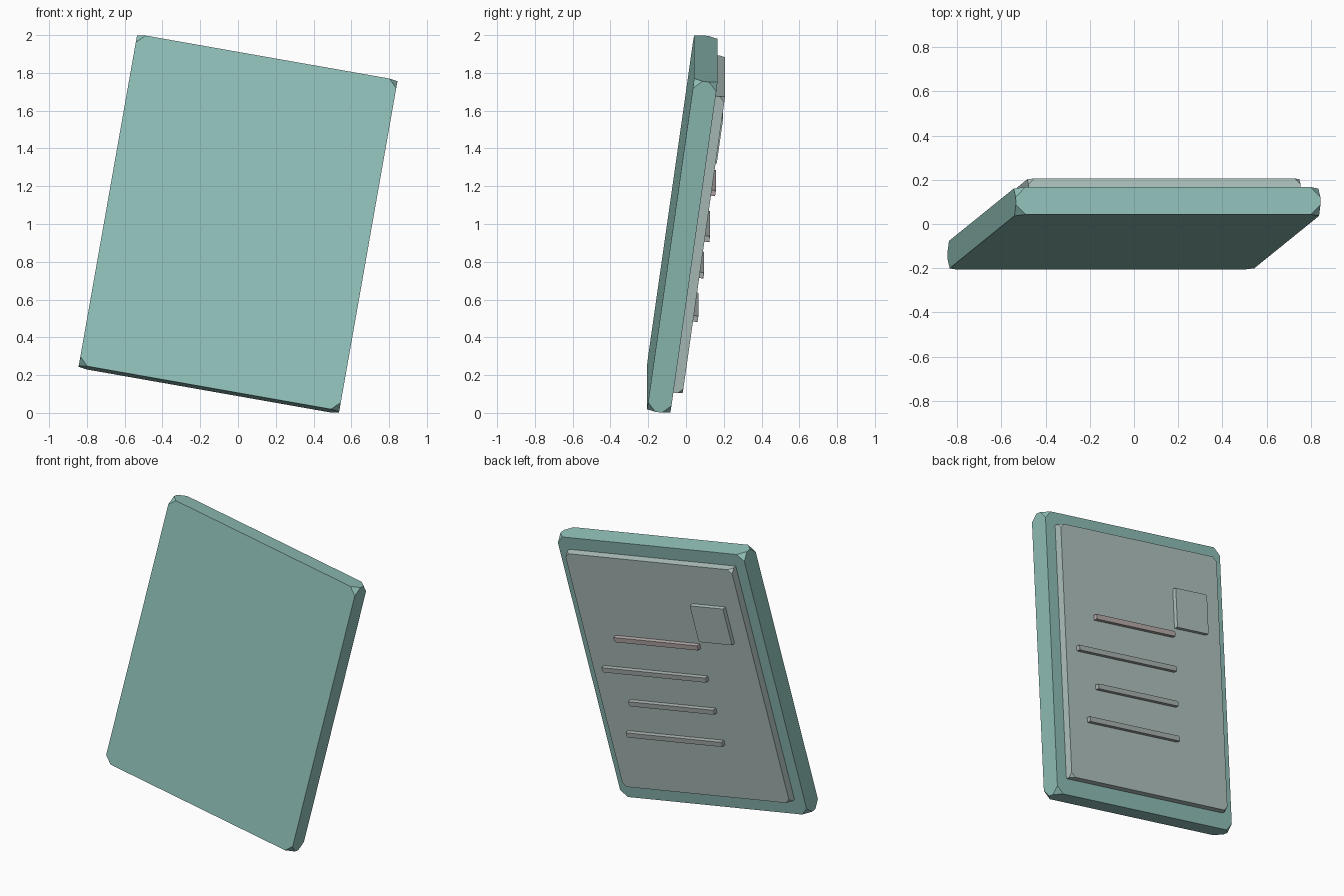
import bpy, bmesh, math
from mathutils import Euler, Matrix, Vector

if "Cube" in bpy.data.objects:
    bpy.data.objects.remove(bpy.data.objects["Cube"], do_unlink=True)


def material(name, color):
    mat = bpy.data.materials.new(name)
    mat.use_nodes = True
    rgba = (*color, 1)
    mat.diffuse_color = rgba
    mat.node_tree.nodes["Principled BSDF"].inputs["Base Color"].default_value = rgba
    return mat


teal = material("teal", (0.285, 0.535, 0.49))
pale_grey = material("pale_grey", (0.45, 0.565, 0.54))
warm_grey = material("warm_grey", (0.49, 0.43, 0.425))
line_grey = material("line_grey", (0.42, 0.47, 0.45))

# Whole tablet leans back and is rolled to one side
TILT = Euler((math.radians(-8), math.radians(10), 0)).to_matrix().to_4x4()
FRAME = Matrix.Translation((0, -0.02, 1.0)) @ TILT


def cut_block(name, size, center, cut, mat):
    """Box with its eight corners clipped, placed in the tilted frame."""
    bm = bmesh.new()
    bmesh.ops.create_cube(bm, size=1)
    bmesh.ops.scale(bm, vec=Vector(size), verts=bm.verts)
    bmesh.ops.bevel(bm, geom=bm.verts[:], offset=cut, segments=1,
                    affect='VERTICES', profile=0.5)
    bmesh.ops.recalc_face_normals(bm, faces=bm.faces)
    mesh = bpy.data.meshes.new(name)
    bm.to_mesh(mesh)
    bm.free()
    mesh.materials.append(mat)
    obj = bpy.data.objects.new(name, mesh)
    obj.matrix_world = FRAME @ Matrix.Translation(center)
    bpy.context.collection.objects.link(obj)
    return obj


# Board and raised sheet on its back
cut_block("board", (1.4, 0.125, 1.795), (0, 0, 0), 0.045, teal)
SHEET_BACK = 0.114
cut_block("sheet", (1.25, 0.1, 1.61), (0, SHEET_BACK - 0.05, 0.01), 0.027, pale_grey)

# Square stamp in the upper corner
RAISE = 0.028
mid = SHEET_BACK + RAISE / 2 - 0.005
depth = RAISE + 0.01
cut_block("stamp", (0.25, depth, 0.25), (-0.385, mid, 0.425), 0.008, pale_grey)

# Text lines sharing one aligned end
START = -0.24
for i, length in enumerate((0.63, 0.78, 0.64, 0.72)):
    cut_block(f"line_{i + 1}", (length, depth, 0.032),
              (START + length / 2, mid, 0.255 - 0.222 * i), 0.008,
              warm_grey if i == 0 else line_grey)
